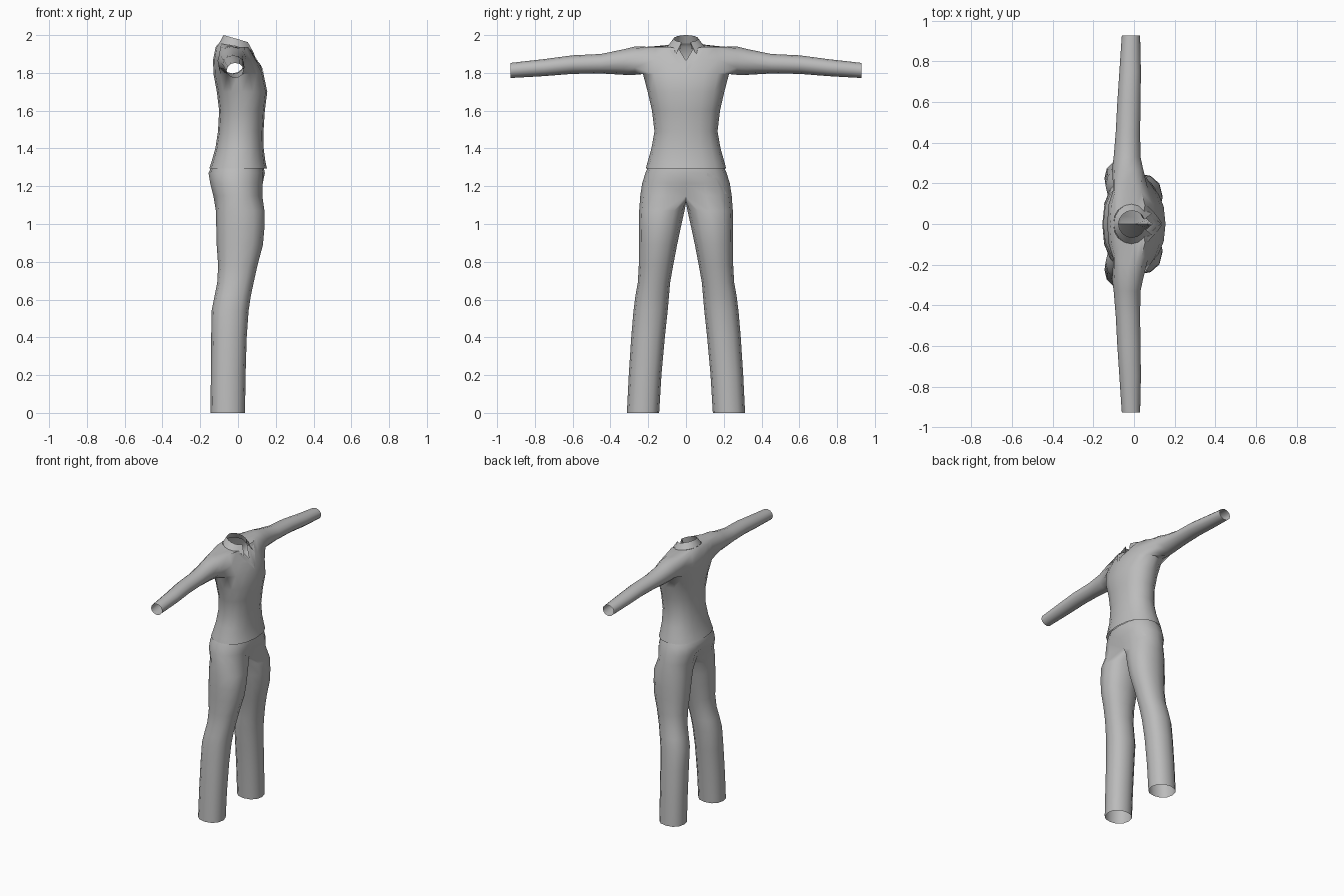
import bpy, bmesh, math
from mathutils import Vector
from mathutils.bvhtree import BVHTree

if "Cube" in bpy.data.objects:
    bpy.data.objects.remove(bpy.data.objects["Cube"])

grey = bpy.data.materials.new("cloth_grey")
grey.use_nodes = True
COL = (0.5, 0.5, 0.5, 1)
grey.diffuse_color = COL
grey.node_tree.nodes["Principled BSDF"].inputs["Base Color"].default_value = COL
N = 16


def finish(bm, name, fix=True):
    if fix:
        bmesh.ops.recalc_face_normals(bm, faces=bm.faces)
    me = bpy.data.meshes.new(name)
    bm.to_mesh(me)
    ob = bpy.data.objects.new(name, me)
    bpy.context.collection.objects.link(ob)
    me.materials.append(grey)
    bpy.ops.object.select_all(action='DESELECT')
    ob.select_set(True)
    bpy.context.view_layer.objects.active = ob
    bpy.ops.object.shade_smooth_by_angle(angle=math.radians(50))
    return bm


def soft(v, p=0.88):
    return math.copysign(abs(v) ** p, v)


def body_ring(bm, z, x0, x1, hy):
    """Horizontal ring, index 0 at the chest side (+x)."""
    ring = []
    for i in range(N):
        a = math.tau * i / N
        ring.append(bm.verts.new(((x0 + x1) / 2 + (x1 - x0) / 2 * soft(math.cos(a)),
                                  hy * soft(math.sin(a)), z)))
    return ring


def join(bm, a, b, skip=()):
    n = len(a)
    for i in range(n):
        if i not in skip:
            bm.faces.new((a[i], a[(i + 1) % n], b[(i + 1) % n], b[i]))


# Jacket: torso rings with armholes, then sleeves grown from the armholes
bm = bmesh.new()
TORSO = [(1.295, -.152, .153, .212), (1.33, -.14, .145, .203), (1.4, -.12, .136, .183),
         (1.49, -.106, .135, .167), (1.6, -.1, .142, .18), (1.7, -.112, .155, .203),
         (1.795, -.13, .135, .228), (1.87, -.132, .1, .23), (1.938, -.118, .06, .215),
         (1.957, -.1, .05, .09)]
rings = [body_ring(bm, *r) for r in TORSO]
for v in rings[-1]:
    v.co.z -= .2 * (v.co.x + .1)
# open V neckline
for ring, z in zip(rings[-3:], (1.835, 1.85, 1.865)):
    ring[0].co = (.12 - (z - 1.835), 0, z)
ARM_LOW = 6
holes = {2, 3, 4, 5, 10, 11, 12, 13}
for k in range(len(rings) - 1):
    join(bm, rings[k], rings[k + 1], holes if k in (ARM_LOW, ARM_LOW + 1) else ())

# sleeve sections: distance out, low z, high z, back x, front x
SLEEVE = [(.27, 1.79, 1.94, -.108, .045), (.33, 1.79, 1.925, -.1, .032),
          (.45, 1.797, 1.9, -.09, .03), (.6, 1.795, 1.893, -.082, .032),
          (.75, 1.783, 1.873, -.072, .034), (.928, 1.773, 1.853, -.06, .03)]
for s in (1, -1):
    low, mid, top = [[r[(s * i) % N] for i in range(2, 7)] for r in rings[ARM_LOW:ARM_LOW + 3]]
    loop = low + [mid[4]] + top[::-1] + [mid[0]]
    for y, z0, z1, x0, x1 in SLEEVE:
        nxt = []
        for i in range(12):
            a = math.radians(-30 - 30 * i)
            nxt.append(bm.verts.new(((x0 + x1) / 2 + (x1 - x0) / 2 * math.cos(a), s * y,
                                     (z0 + z1) / 2 + (z1 - z0) / 2 * math.sin(a))))
        join(bm, loop, nxt)
        loop = nxt
finish(bm, "jacket")
jacket_tree = BVHTree.FromBMesh(bm)

# Trousers: hip rings, crotch bridge, two legs
bm = bmesh.new()
HIPS = [(1.305, -.14, .135, .2), (1.27, -.156, .142, .215), (1.215, -.157, .141, .232),
        (1.15, -.14, .138, .242)]
rings = [body_ring(bm, *r) for r in HIPS]
for ring, dent in zip(rings, (0, 0, .02, .045)):
    ring[0].co.x -= dent
    ring[8].co.x += dent
for a, b in zip(rings, rings[1:]):
    join(bm, a, b)
crotch = [bm.verts.new((x, 0, z)) for x, z in ((-.065, 1.125), (0, 1.11), (.06, 1.12))]
# leg sections: z, back x, front x, inner y, outer y
LEG = [(1.07, -.117, .14, .008, .248), (.98, -.115, .14, .028, .25), (.89, -.113, .132, .047, .25),
       (.78, -.105, .103, .068, .25), (.69, -.11, .083, .084, .255), (.62, -.124, .068, .09, .268),
       (.54, -.14, .056, .097, .278), (.4, -.142, .046, .112, .29), (.2, -.144, .04, .13, .303),
       (0, -.145, .037, .142, .313)]
for s in (1, -1):
    loop = [rings[-1][(s * i) % N] for i in range(9)] + crotch
    for z, x0, x1, y0, y1 in LEG:
        nxt = []
        for i in range(12):
            a = math.radians(30 * i - 120)
            nxt.append(bm.verts.new(((x0 + x1) / 2 - (x1 - x0) / 2 * soft(math.sin(a)),
                                     s * ((y0 + y1) / 2 + (y1 - y0) / 2 * soft(math.cos(a))), z)))
        join(bm, loop, nxt)
        loop = nxt
finish(bm, "trousers")
trouser_tree = BVHTree.FromBMesh(bm)

# Collar: stand and folded fall, open at the throat
bm = bmesh.new()
STEPS = 14
rows = []
for cx, rx, ry, zb, zf in ((-.025, .072, .085, 1.955, 1.925), (-.01, .066, .066, 2.0, 1.962),
                           (-.014, .086, .098, 1.957, 1.925)):
    row = []
    for i in range(STEPS + 1):
        a = math.radians(20 + 320 * i / STEPS)
        t = (1 + math.cos(a)) / 2
        row.append(bm.verts.new((cx + rx * math.cos(a), ry * math.sin(a), zb + (zf - zb) * t)))
    rows.append(row)
for i in (0, STEPS):                      # collar points
    rows[2][i].co += Vector((.022, .02 if i == 0 else -.02, -.03))
for a, b in zip(rows, rows[1:]):
    for i in range(STEPS):
        bm.faces.new((a[i], a[i + 1], b[i + 1], b[i]))
finish(bm, "collar")


def cloth_strip(name, tree, edge_a, edge_b, steps=5):
    """Thin strip between two (y, z) paths, laid on the cloth from the chest side."""
    def along(path, t):
        t *= len(path) - 1
        k = min(int(t), len(path) - 2)
        return Vector(path[k]).lerp(Vector(path[k + 1]), t - k)
    bm = bmesh.new()
    pairs = []
    for i in range(steps + 1):
        pair = []
        for path in (edge_a, edge_b):
            y, z = along(path, i / steps)
            hit = tree.ray_cast(Vector((1, y, z)), Vector((-1, 0, 0)))[0]
            x = hit.x if hit and hit.x > -.02 else 0.05
            pair.append(bm.verts.new((x + .005, y, z)))
        pairs.append(pair)
    for p, q in zip(pairs, pairs[1:]):
        bm.faces.new((p[0], p[1], q[1], q[0]))
    bm.normal_update()
    if sum(f.normal.x for f in bm.faces) < 0:
        bmesh.ops.reverse_faces(bm, faces=bm.faces)
    finish(bm, name, fix=False)


# Lapels beside the neckline and the hip pocket
for s, side in ((1, "left"), (-1, "right")):
    cloth_strip(side + "_lapel", jacket_tree, [(s * .09, 1.925), (s * .055, 1.87), (s * .004, 1.8)],
                [(s * .05, 1.915), (s * .025, 1.87), (s * .002, 1.825)])
cloth_strip("hip_pocket", trouser_tree, [(.11, 1.27), (.17, 1.25), (.215, 1.16)],
            [(.11, 1.255), (.16, 1.235), (.2, 1.16)], 6)
